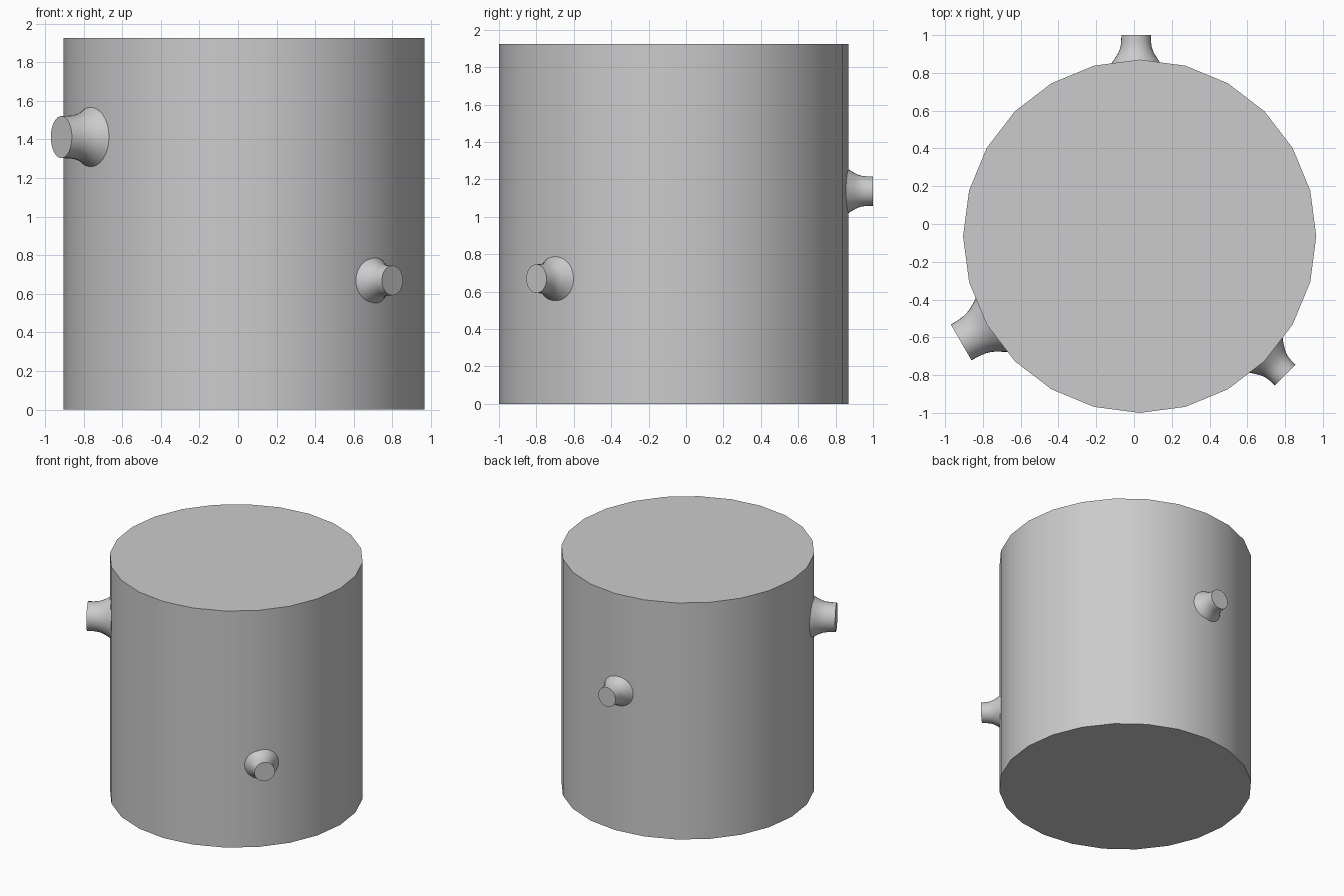
import bpy, bmesh, math
from mathutils import Matrix, Vector

if "Cube" in bpy.data.objects:
    bpy.data.objects.remove(bpy.data.objects["Cube"])


def finish(name, bm):
    bmesh.ops.recalc_face_normals(bm, faces=bm.faces)
    mesh = bpy.data.meshes.new(name)
    bm.to_mesh(mesh)
    bm.free()
    obj = bpy.data.objects.new(name, mesh)
    bpy.context.collection.objects.link(obj)
    bpy.ops.object.select_all(action='DESELECT')
    obj.select_set(True)
    bpy.context.view_layer.objects.active = obj
    bpy.ops.object.shade_smooth_by_angle(angle=math.radians(35))
    return obj


def lathe(name, profile, sides, matrix):
    """Closed solid from (radius, height) pairs, turned about local z."""
    bm = bmesh.new()
    rings = []
    for r, h in profile:
        rings.append([bm.verts.new((r * math.cos(math.tau * i / sides),
                                    r * math.sin(math.tau * i / sides), h))
                      for i in range(sides)])
    for a, b in zip(rings, rings[1:]):
        for i in range(sides):
            j = (i + 1) % sides
            bm.faces.new((a[i], a[j], b[j], b[i]))
    bm.faces.new(rings[0][::-1])
    bm.faces.new(rings[-1])
    bm.transform(matrix)
    return finish(name, bm)


# Tank body, 24 sides
lathe("tank_body", [(0.935, 0), (0.935, 1.925)], 24,
      Matrix.Translation((0.03, -0.065, 0)))

# Flared pipe stub: (radius, distance behind the tip) in tip radii
FLARE = [(1.75, 2.0), (1.56, 1.77), (1.41, 1.53), (1.30, 1.36), (1.20, 1.18),
         (1.11, 0.97), (1.05, 0.75), (1.015, 0.45), (1.0, 0.0)]


def stub(name, tip, degrees, radius):
    a = math.radians(degrees)
    turn = Vector((math.cos(a), math.sin(a), 0)).to_track_quat('Z', 'Y')
    lathe(name, [(r * radius, -d * radius) for r, d in FLARE], 32,
          Matrix.Translation(tip) @ turn.to_matrix().to_4x4())


# Three stubs around the wall
stub("upper_left_stub", (-0.915, -0.627, 1.412), 210, 0.109)
stub("back_stub", (0.011, 1.0, 1.137), 90, 0.078)
stub("lower_right_stub", (0.80, -0.80, 0.669), -45, 0.077)
